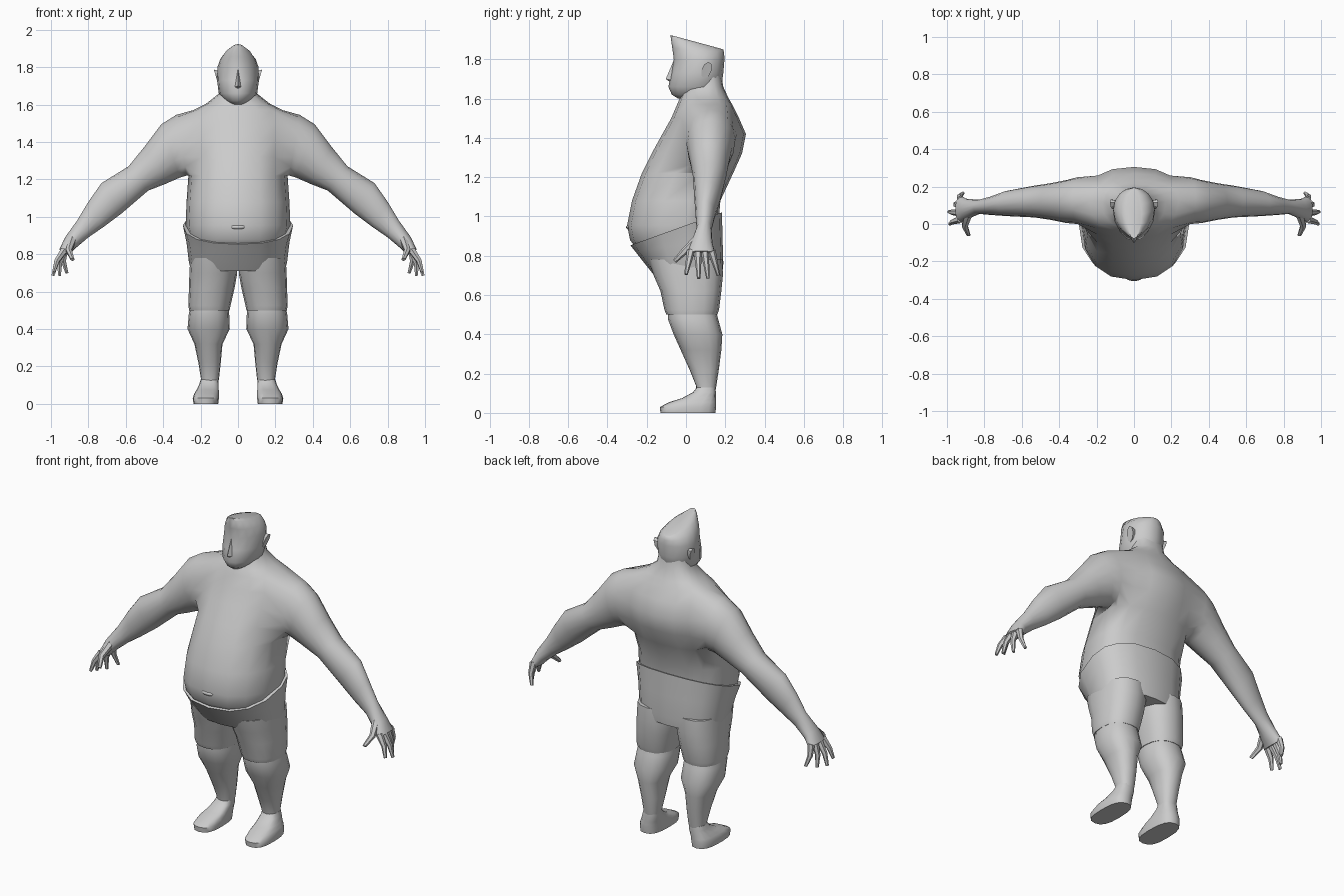
import bpy, bmesh
from math import sin, cos, pi, radians
from mathutils import Vector

old = bpy.data.objects.get("Cube")
if old:
    bpy.data.objects.remove(old, do_unlink=True)

grey = bpy.data.materials.new("plain grey")
grey.use_nodes = True
grey.diffuse_color = (0.6, 0.6, 0.6, 1)
grey.node_tree.nodes["Principled BSDF"].inputs["Base Color"].default_value = (0.6, 0.6, 0.6, 1)


def finish(name, bm, mirror=False, angle=50):
    """Turn a bmesh into a smooth-shaded object, optionally mirrored across x."""
    bmesh.ops.delete(bm, geom=[v for v in bm.verts if not v.link_faces], context='VERTS')
    bmesh.ops.recalc_face_normals(bm, faces=bm.faces)
    me = bpy.data.meshes.new(name)
    bm.to_mesh(me)
    bm.free()
    me.materials.append(grey)
    ob = bpy.data.objects.new(name, me)
    bpy.context.collection.objects.link(ob)
    bpy.ops.object.select_all(action='DESELECT')
    ob.select_set(True)
    bpy.context.view_layer.objects.active = ob
    bpy.ops.object.shade_smooth_by_angle(angle=radians(angle))
    if mirror:
        ob.modifiers.new("mirror", 'MIRROR').use_mirror_merge = False
    return ob


def power(v, e):
    return abs(v) ** e * (1 if v >= 0 else -1)


def ring(bm, z, half, front, back, mid, cx=0, tilt=0, e=0.85, n=16):
    """Horizontal ring, widest at y = mid; tilt raises it towards the back."""
    out = []
    for k in range(n):
        a = 2 * pi * k / n
        s = power(sin(a), e)
        y = mid + s * (back - mid if s > 0 else mid - front)
        out.append(bm.verts.new((cx + half * power(cos(a), e), y, z + tilt * y)))
    return out


def skin(bm, a, b, skip=()):
    n = len(a)
    for k in range(n):
        if k not in skip:
            bm.faces.new((a[k], a[(k + 1) % n], b[(k + 1) % n], b[k]))


def loft(name, rows, mirror=False, **opts):
    """Closed vertical loft through rows of ring arguments."""
    bm = bmesh.new()
    rings = [ring(bm, *row, **opts) for row in rows]
    for a, b in zip(rings, rings[1:]):
        skin(bm, a, b)
    bm.faces.new(rings[0])
    bm.faces.new(rings[-1])
    return finish(name, bm, mirror)


def finger(name, points, r0, r1):
    """Tapered six-sided finger through the points."""
    bm = bmesh.new()
    pts = [Vector(p) for p in points]
    along = (pts[-1] - pts[0]).normalized()
    u = along.cross(Vector((1, 0, 0))).normalized()
    w = along.cross(u)
    rings = []
    for i, p in enumerate(pts):
        r = r0 + (r1 - r0) * i / (len(pts) - 1)
        rings.append([bm.verts.new(p + r * (u * cos(k * pi / 3) + w * sin(k * pi / 3))) for k in range(6)])
    for a, b in zip(rings, rings[1:]):
        skin(bm, a, b)
    bm.faces.new(rings[0])
    bm.faces.new(rings[-1])
    finish(name, bm, True)


# Torso: z, half width, front, back, widest y
TORSO = [
    (0.82, 0.24, -0.24, 0.15, 0.0), (0.88, 0.265, -0.285, 0.16, 0.0),
    (0.955, 0.28, -0.30, 0.165, 0.0), (1.08, 0.275, -0.275, 0.175, 0.02),
    (1.22, 0.265, -0.225, 0.24, 0.08), (1.32, 0.26, -0.175, 0.285, 0.11),
    (1.42, 0.26, -0.12, 0.305, 0.125), (1.50, 0.26, -0.075, 0.27, 0.125),
    (1.57, 0.24, -0.045, 0.235, 0.125), (1.605, 0.17, -0.03, 0.215, 0.12),
    (1.66, 0.10, 0.0, 0.19, 0.11), (1.72, 0.09, 0.01, 0.18, 0.1)]
# Arm: upper edge x, z; lower edge x, z; middle y; half depth
ARM = [
    (0.33, 1.545, 0.275, 1.22, 0.125, 0.125), (0.41, 1.495, 0.31, 1.21, 0.12, 0.115),
    (0.50, 1.375, 0.39, 1.175, 0.12, 0.098), (0.585, 1.27, 0.48, 1.14, 0.12, 0.085),
    (0.73, 1.18, 0.62, 1.02, 0.11, 0.068), (0.80, 1.08, 0.72, 0.945, 0.098, 0.05),
    (0.86, 0.98, 0.80, 0.89, 0.092, 0.038), (0.925, 0.89, 0.865, 0.835, 0.08, 0.055),
    (0.955, 0.825, 0.905, 0.795, 0.078, 0.072)]
bm = bmesh.new()
rings = [ring(bm, *row) for row in TORSO]
low, span = 4, 4
for i, (a, b) in enumerate(zip(rings, rings[1:])):
    skin(bm, a, b, (14, 15, 0, 1, 6, 7, 8, 9) if low <= i < low + span else ())
bm.faces.new(rings[0])
bm.faces.new(rings[-1])
# Each arm grows out of the square opening left in the torso side
border = [(c, 0) for c in range(-2, 2)] + [(2, r) for r in range(span)]
border += [(-c, span - r) for c, r in border]
for side in (1, -1):
    prev = [rings[low + r][c % 16 if side > 0 else 8 - c] for c, r in border]
    for x1, z1, x0, z0, yc, yh in ARM:
        nxt = []
        for i in range(16):
            a = radians(225 + 22.5 * i)
            t = 0.5 + 0.5 * sin(a)
            nxt.append(bm.verts.new((side * (x0 + (x1 - x0) * t), yc + yh * cos(a), z0 + (z1 - z0) * t)))
        skin(bm, prev, nxt)
        prev = nxt
    bm.faces.new(prev)
finish("torso_and_arms", bm, angle=70)

# Fingers and thumb
for name, y, tip in (("index_finger", 0.025, (0.985, 0.0, 0.705)), ("middle_finger", 0.06, (0.99, 0.065, 0.685)),
                     ("ring_finger", 0.095, (0.955, 0.112, 0.685)), ("little_finger", 0.13, (0.915, 0.165, 0.70))):
    base = Vector((0.927, y, 0.825))
    tip = Vector(tip)
    knuckle = base.lerp(tip, 0.5) + Vector((0.012, 0, 0))
    finger(name, (base, knuckle, tip), 0.021, 0.009)
finger("thumb", ((0.885, 0.055, 0.88), (0.905, -0.01, 0.82), (0.885, -0.058, 0.772)), 0.024, 0.011)

# Head: flat sloping crown narrowing to a ridge, pointed face
bm = bmesh.new()
HEAD = [
    (1.60, 0.035, -0.04, 0.06, 0.02, 0), (1.62, 0.07, -0.072, 0.13, 0.05, 0),
    (1.66, 0.103, -0.09, 0.18, 0.06, 0), (1.73, 0.112, -0.075, 0.19, 0.07, 0),
    (1.80, 0.11, -0.062, 0.196, 0.08, 0), (1.85, 0.095, -0.07, 0.194, 0.07, -0.1),
    (1.89, 0.067, -0.077, 0.19, 0.06, -0.22), (1.902, 0.04, -0.079, 0.185, 0.05, -0.27)]
rings = [ring(bm, *row[:5], tilt=row[5], e=1) for row in HEAD]
for a, b in zip(rings, rings[1:]):
    skin(bm, a, b)
bm.faces.new(rings[0])
bm.faces.new(rings[-1])
finish("head", bm, angle=45)

# Nose wedge
bm = bmesh.new()
bridge, tip, left, right, under = [bm.verts.new(p) for p in (
    (0, -0.06, 1.80), (0, -0.103, 1.70), (0.028, -0.06, 1.69), (-0.028, -0.06, 1.69), (0, -0.07, 1.675))]
for f in ((bridge, tip, left), (bridge, right, tip), (tip, under, left), (tip, right, under),
          (bridge, left, under, right)):
    bm.faces.new(f)
finish("nose", bm, angle=20)

# Ears: thin tapered discs leaning outwards
bm = bmesh.new()
inner, outer = [[bm.verts.new((x + 0.012 * sin(k * pi / 4), 0.105 + ry * cos(k * pi / 4) + 0.01 * sin(k * pi / 4),
                               1.745 + rz * sin(k * pi / 4))) for k in range(8)]
                for x, ry, rz in ((0.09, 0.02, 0.035), (0.117, 0.026, 0.042))]
skin(bm, inner, outer)
bm.faces.new(inner)
bm.faces.new(outer)
finish("ears", bm, True, 30)

# Navel fold
bm = bmesh.new()
bmesh.ops.create_uvsphere(bm, u_segments=10, v_segments=6, radius=1)
for v in bm.verts:
    v.co = Vector((v.co.x * 0.04, -0.292 + v.co.y * 0.013, 0.945 + v.co.z * 0.012))
finish("navel_fold", bm)

# Shorts: seat with a rim rising to the back, then two legs
bm = bmesh.new()
SEAT = [
    (0.71, 0.25, -0.17, 0.185, 0.03, 0), (0.76, 0.263, -0.21, 0.19, 0.02, 0),
    (0.86, 0.275, -0.258, 0.186, 0.01, 0.15), (0.955, 0.295, -0.283, 0.183, 0.0, 0.36),
    (0.955, 0.265, -0.26, 0.155, 0.0, 0.36)]
rings = [ring(bm, *row[:5], tilt=row[5]) for row in SEAT]
for a, b in zip(rings, rings[1:]):
    skin(bm, a, b)
bm.faces.new(rings[0])
finish("shorts_seat", bm)
loft("shorts_legs", [
    (0.78, 0.125, -0.19, 0.185, 0.02, 0.13), (0.70, 0.128, -0.165, 0.188, 0.02, 0.132),
    (0.62, 0.122, -0.13, 0.18, 0.03, 0.14), (0.525, 0.113, -0.11, 0.168, 0.03, 0.153),
    (0.50, 0.108, -0.10, 0.16, 0.03, 0.153)], True)

# Lower legs with full calves
loft("lower_legs", [
    (0.53, 0.10, -0.09, 0.15, 0.03, 0.153), (0.48, 0.108, -0.093, 0.163, 0.04, 0.155),
    (0.40, 0.113, -0.063, 0.185, 0.06, 0.157), (0.32, 0.075, -0.027, 0.18, 0.08, 0.158),
    (0.22, 0.06, 0.018, 0.167, 0.09, 0.152), (0.14, 0.049, 0.05, 0.155, 0.1, 0.15),
    (0.10, 0.045, 0.055, 0.148, 0.1, 0.152)], True)

# Shoes with flat soles
loft("shoes", [
    (0.0, 0.066, -0.13, 0.15, 0.0, 0.172), (0.03, 0.07, -0.133, 0.153, 0.0, 0.172),
    (0.055, 0.066, -0.085, 0.153, 0.02, 0.168), (0.075, 0.059, -0.02, 0.152, 0.05, 0.162),
    (0.105, 0.052, 0.035, 0.152, 0.09, 0.155), (0.13, 0.047, 0.055, 0.15, 0.1, 0.152)], True, e=0.75)
